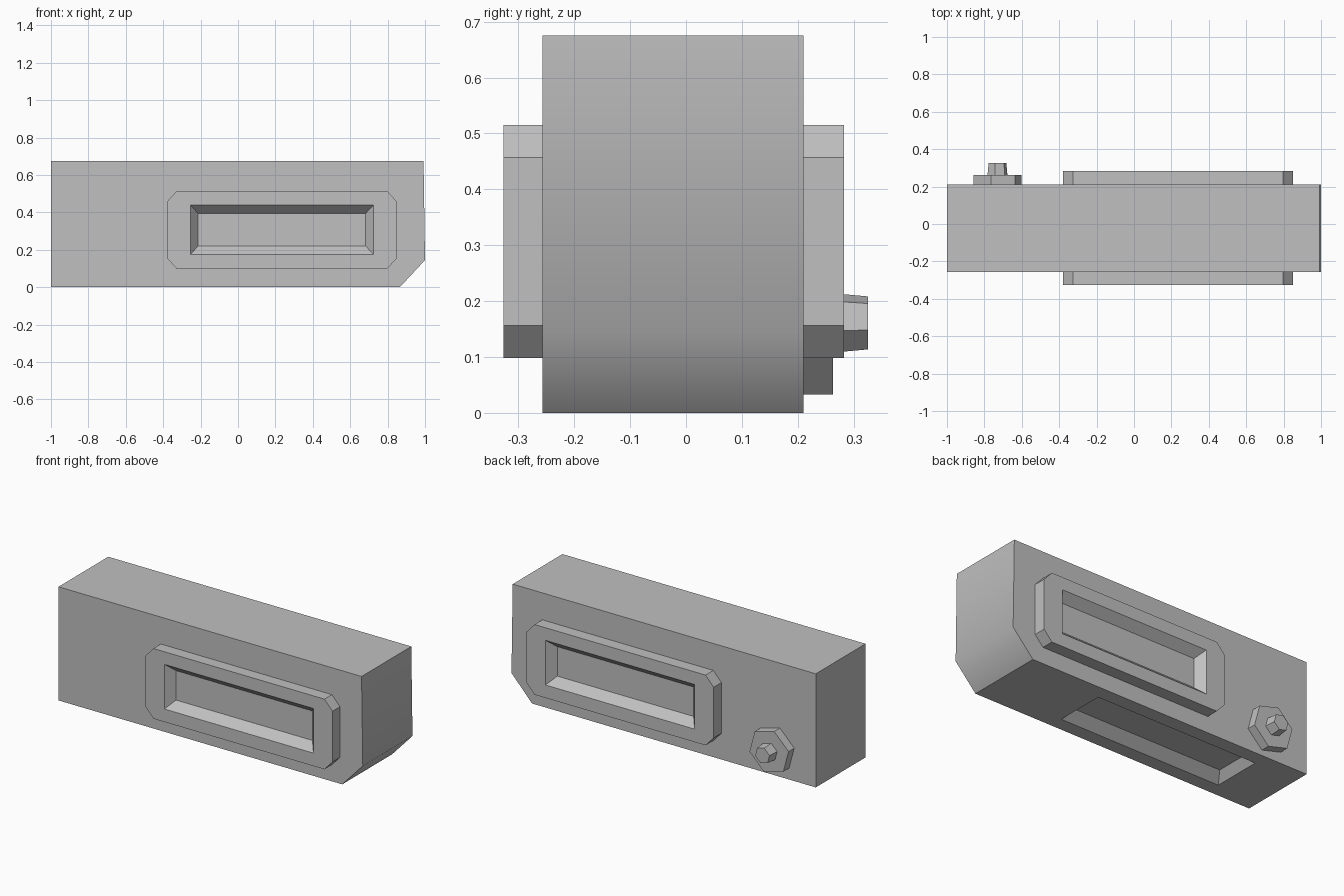
import bpy, bmesh, math

cube = bpy.data.objects.get("Cube")
if cube:
    bpy.data.objects.remove(cube, do_unlink=True)

grey = bpy.data.materials.new("plain_grey")
grey.use_nodes = True
grey.diffuse_color = (0.53, 0.53, 0.53, 1)
grey.node_tree.nodes["Principled BSDF"].inputs["Base Color"].default_value = (0.53, 0.53, 0.53, 1)


def loft(name, start, end):
    """Closed solid between two matching loops of points."""
    bm = bmesh.new()
    a = [bm.verts.new(p) for p in start]
    b = [bm.verts.new(p) for p in end]
    bm.faces.new(a)
    bm.faces.new(b)
    for i in range(len(a)):
        j = (i + 1) % len(a)
        bm.faces.new((a[i], a[j], b[j], b[i]))
    bmesh.ops.recalc_face_normals(bm, faces=bm.faces)
    mesh = bpy.data.meshes.new(name)
    bm.to_mesh(mesh)
    bm.free()
    mesh.materials.append(grey)
    obj = bpy.data.objects.new(name, mesh)
    bpy.context.collection.objects.link(obj)
    return obj


def at_y(points, y):
    return [(x, y, z) for x, z in points]


def rect(x0, x1, z0, z1, grow_x=0, grow_z=0):
    return [(x0 - grow_x, z0 - grow_z), (x1 + grow_x, z0 - grow_z),
            (x1 + grow_x, z1 + grow_z), (x0 - grow_x, z1 + grow_z)]


def carve(obj, cutter):
    """Subtract the cutter, then discard it."""
    cutter.hide_render = True
    mod = obj.modifiers.new("recess", 'BOOLEAN')
    mod.operation = 'DIFFERENCE'
    mod.solver = 'EXACT'
    mod.object = cutter
    bpy.context.view_layer.objects.active = obj
    bpy.ops.object.modifier_apply(modifier=mod.name)
    bpy.data.objects.remove(cutter, do_unlink=True)


FRONT, BACK = -0.257, 0.21
DEPTH = 0.05

# Main block with a bevelled lower corner, softly shaded round that end
profile = [(-1, 0), (0.865, 0), (1, 0.145), (0.992, 0.675), (-1, 0.675)]
body = loft("body", at_y(profile, FRONT), at_y(profile, BACK))
for face in body.data.polygons:
    face.use_smooth = face.normal.x > 0.3

# Tapered recess in the underside
opening = (-0.72, 0.35, -0.174, 0.126)
below = [(x, y, -DEPTH) for x, y in rect(*opening, 0.04, 0.06)]
floor = [(x, y, DEPTH) for x, y in rect(*opening, -0.04, -0.06)]
carve(body, loft("underside_cutter", below, floor))

# Raised side panels with clipped corners and tapered recesses
x0, x1, z0, z1, cx, cz = -0.38, 0.85, 0.098, 0.515, 0.053, 0.058
outline = [(x0 + cx, z0), (x1 - cx, z0), (x1, z0 + cz), (x1, z1 - cz),
           (x1 - cx, z1), (x0 + cx, z1), (x0, z1 - cz), (x0, z0 + cz)]
window = (-0.255, 0.725, 0.175, 0.44)
for name, base, face_y in (("front_panel", FRONT, -0.327), ("back_panel", BACK, 0.283)):
    out = 1 if face_y > 0 else -1
    panel = loft(name, at_y(outline, base), at_y(outline, face_y))
    cutter = loft(name + "_cutter",
                  at_y(rect(*window, 0.042, 0.045), face_y + out * DEPTH),
                  at_y(rect(*window, -0.042, -0.045), face_y - out * DEPTH))
    carve(panel, cutter)


# Hexagonal bolt on the back
def hexagon(radius, y):
    angles = [math.radians(60 * k - 15) for k in range(6)]
    return [(-0.73 + radius * math.cos(t), y, 0.161 + radius * math.sin(t)) for t in angles]


loft("bolt_base", hexagon(0.133, BACK), hexagon(0.133, 0.263))
loft("bolt_tip", hexagon(0.055, 0.263), hexagon(0.049, 0.326))
